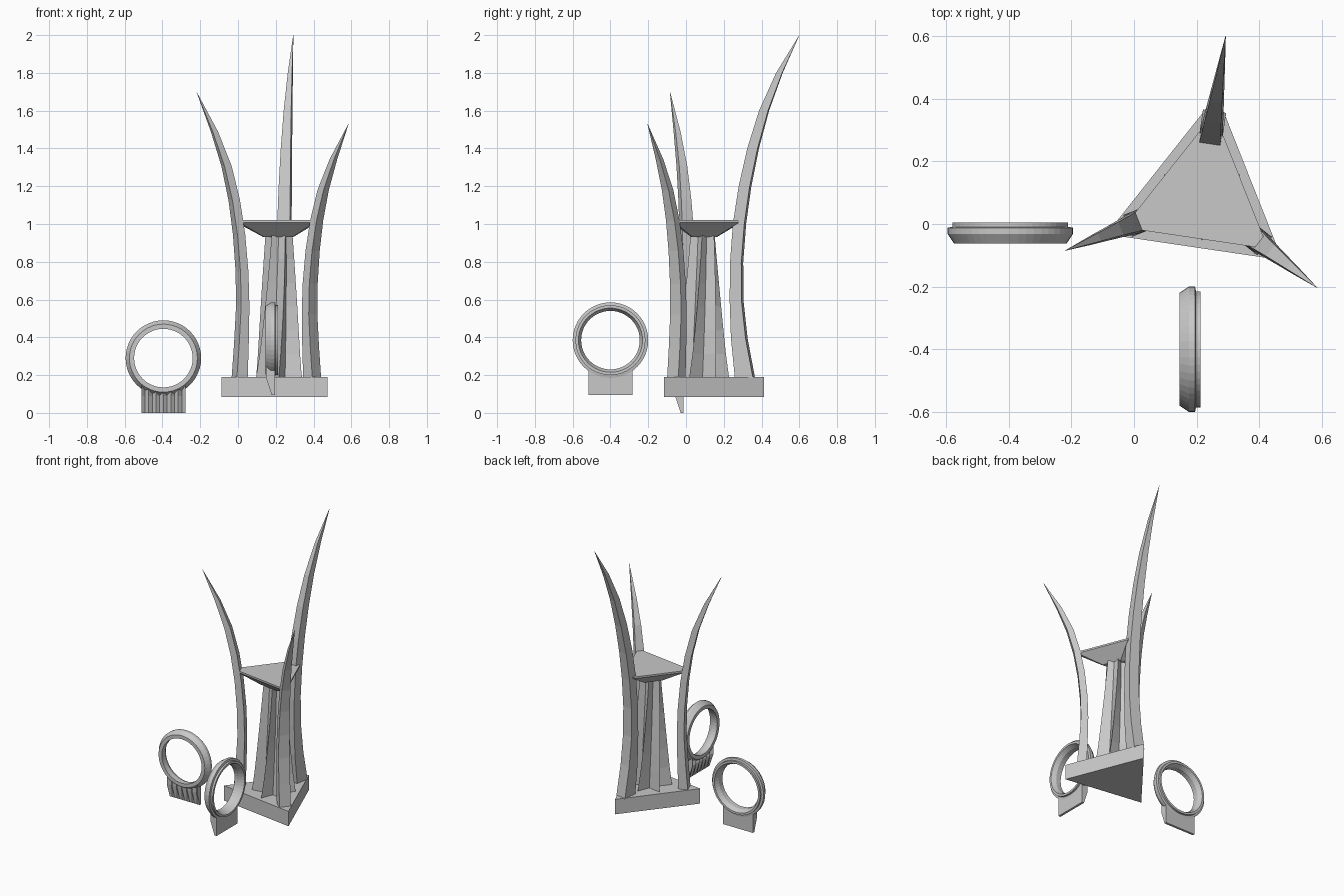
import bpy, bmesh, math
from mathutils import Vector

if "Cube" in bpy.data.objects:
    bpy.data.objects.remove(bpy.data.objects["Cube"])

CX, CY = 0.217, 0.088                       # axis of the tower
ANGLES = [math.radians(a) for a in (81.6, 201.6, 321.6)]

stone = bpy.data.materials.new("light_grey")
stone.diffuse_color = (0.58, 0.58, 0.58, 1)
stone.use_nodes = True
stone.node_tree.nodes["Principled BSDF"].inputs["Base Color"].default_value = stone.diffuse_color


def finish(name, bm, loc=(0, 0, 0), rot=0):
    bmesh.ops.recalc_face_normals(bm, faces=bm.faces)
    me = bpy.data.meshes.new(name)
    bm.to_mesh(me)
    bm.free()
    ob = bpy.data.objects.new(name, me)
    me.materials.append(stone)
    ob.location = loc
    ob.rotation_euler.z = rot
    bpy.context.collection.objects.link(ob)
    return ob


def loft(name, sections, close=False, loc=(0, 0, 0), rot=0):
    """Skin equal-length loops of points; cap the ends unless closed."""
    bm = bmesh.new()
    loops = [[bm.verts.new(p) for p in s] for s in sections]
    n = len(loops[0])
    pairs = list(zip(loops, loops[1:]))
    if close:
        pairs.append((loops[-1], loops[0]))
    for a, b in pairs:
        for i in range(n):
            j = (i + 1) % n
            bm.faces.new((a[i], a[j], b[j], b[i]))
    if not close:
        bm.faces.new(loops[0])
        bm.faces.new(loops[-1])
    bmesh.ops.remove_doubles(bm, verts=bm.verts, dist=1e-5)
    return finish(name, bm, loc, rot)


def polar(r, a, z, side=0):
    """Point at radius r along direction a, shifted sideways."""
    return (CX + r * math.cos(a) - side * math.sin(a),
            CY + r * math.sin(a) + side * math.cos(a), z)


# triangular base slab
loft("base_slab", [[polar(0.328, a, z) for a in ANGLES] for z in (0.085, 0.19)])

# three curved horns: (height fraction, inner radius, outer radius)
TALL = [(0, .178, .275), (.116, .157, .235), (.227, .150, .213),
        (.337, .152, .212), (.45, .167, .228), (.558, .197, .256),
        (.67, .243, .298), (.78, .305, .353), (.89, .395, .427), (1, .517, .518)]
SHORT = [(0, .193, .255), (.12, .187, .241), (.25, .183, .230),
         (.37, .188, .233), (.5, .205, .249), (.62, .233, .276),
         (.74, .278, .319), (.86, .352, .382), (1, .469, .470)]
for name, a, top, prof in (("back_horn", ANGLES[0], 2.0, TALL),
                           ("left_horn", ANGLES[1], 1.70, SHORT),
                           ("right_horn", ANGLES[2], 1.53, SHORT)):
    secs = []
    for t, ri, ro in prof:
        w = 0.037 * (1 - t ** 3) + 0.0005
        z = 0.185 + t * (top - 0.185)
        secs.append([polar(ri, a, z, -w), polar(ri, a, z, w),
                     polar(ro, a, z, w), polar(ro, a, z, -w)])
    loft(name, secs)

# table top: triangle with corners cut where the horns hold it
R = 0.27


def table_loop(scale, z):
    pts = []
    for a, cut in zip(ANGLES, (0.20, 0.235, 0.25)):
        w = (R - cut) * math.tan(math.radians(30))
        pts += [polar(cut * scale, a, z, -w * scale),
                polar(cut * scale, a, z, w * scale)]
    return pts


loft("table_top", [table_loop(0.36, 0.93), table_loop(1, 1.008), table_loop(1, 1.02)])

# twisted star-shaped column of fins
secs = []
for k in range(7):
    t = k / 6
    outer = 0.14 + (0.072 - 0.14) * t ** 0.8
    inner = 0.065 + (0.045 - 0.065) * t
    turn = ANGLES[0] + math.radians(8 + 28 * t)
    secs.append([polar(outer if i % 2 == 0 else inner,
                       turn + i * math.pi / 6, 0.185 + t * 0.755)
                 for i in range(12)])
loft("twisted_column", secs)

# two rings on pleated wedge feet
RING = [(.185, .005), (.185, -.009), (.2, -.012), (.2, -.032),
        (.180, -.062), (.155, -.062), (.155, -.025), (.170, .005)]
SEG = 48


def ring_on_foot(prefix, loc, rot):
    secs = []
    for i in range(SEG):
        a = 2 * math.pi * i / SEG
        secs.append([(r * math.cos(a), y, 0.29 + r * math.sin(a)) for r, y in RING])
    loft(prefix + "_ring", secs, True, loc, rot)
    # foot: flat back, folded front that narrows downward
    n = 12
    secs = []
    for i in range(n + 1):
        x = -0.117 + 0.234 * i / n
        z = 0.29 - math.sqrt(0.18 ** 2 - x * x)
        front = -0.058 if i % 2 == 0 else -0.036
        secs.append([(x, -0.012, 0), (x, -0.012, z), (x, front, z),
                     (x, front, 0.09), (x, -0.028, 0)])
    loft(prefix + "_foot", secs, False, loc, rot)


ring_on_foot("left", (-0.395, 0, 0), 0)
ring_on_foot("front", (0.207, -0.4, 0.095), -math.pi / 2)
